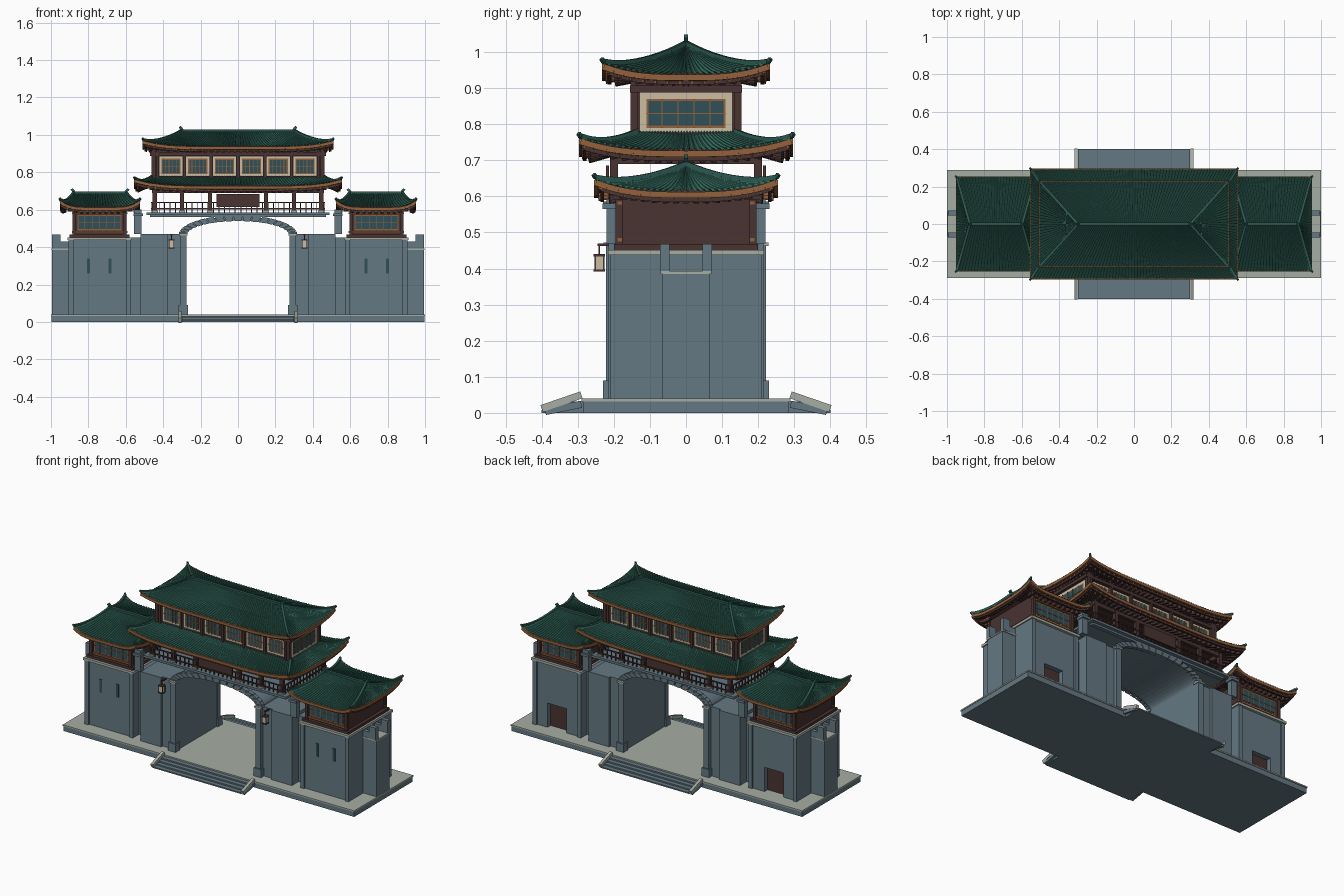
import bpy, bmesh, math
from mathutils import Vector, Matrix

if "Cube" in bpy.data.objects:
    bpy.data.objects.remove(bpy.data.objects["Cube"])

COLOURS = {
    "blue_stone": (.13, .19, .225), "pale_stone": (.38, .42, .37),
    "green_tile": (.035, .15, .115), "dark_green": (.025, .1, .08),
    "dark_wood": (.065, .033, .031), "orange_wood": (.3, .12, .045),
    "teal_glass": (.03, .08, .1), "cream": (.6, .52, .37),
}
mats = {}
for name, rgb in COLOURS.items():
    m = mats[name] = bpy.data.materials.new(name)
    m.use_nodes = True
    m.diffuse_color = (*rgb, 1)
    bsdf = next(n for n in m.node_tree.nodes if n.type == 'BSDF_PRINCIPLED')
    bsdf.inputs["Base Color"].default_value = (*rgb, 1)
    bsdf.inputs["Roughness"].default_value = .8

parts = {}


def mesh_of(part, mat):
    """Mesh being built for a named part."""
    return parts.setdefault(part, (bmesh.new(), mat))[0]


def box(part, mat, x, y, z, mirror=""):
    """Box from coordinate ranges, repeated across the mirrored axes."""
    size = Vector((x[1] - x[0], y[1] - y[0], z[1] - z[0]))
    mid = Vector((sum(x), sum(y), sum(z))) / 2
    for sx in ((1, -1) if "x" in mirror else (1,)):
        for sy in ((1, -1) if "y" in mirror else (1,)):
            at = Vector((mid.x * sx, mid.y * sy, mid.z))
            bmesh.ops.create_cube(mesh_of(part, mat), size=1,
                                  matrix=Matrix.LocRotScale(at, None, size))


def around(c, half):
    return (c - half, c + half)


def beam(part, mat, p, q, width, height):
    """Square bar between two points."""
    p, q = Vector(p), Vector(q)
    d = q - p
    bmesh.ops.create_cube(mesh_of(part, mat), size=1, matrix=Matrix.LocRotScale(
        (p + q) / 2, d.to_track_quat('X', 'Z'), Vector((d.length, width, height))))


def wedge(part, mat, t0, t1, inner, outer, y):
    """Arch block between two angles on two ellipses."""
    bm = mesh_of(part, mat)
    verts = [bm.verts.new((a * math.cos(t), yy, .465 + b * math.sin(t)))
             for t in (t0, t1) for a, b in (inner, outer) for yy in y]
    bmesh.ops.convex_hull(bm, input=verts)


def window(part, axis, sign, c, half, z, depth, border, bars):
    """Cream surround, orange frame, glass and bars as thin layers on a wall."""
    def layer(name, mat, span, height, lift):
        out = sorted((sign * (depth - .002), sign * (depth + lift)))
        xy = (span, out) if axis == "y" else (out, span)
        box(part + name, mat, *xy, height)
    if border:
        layer("_surround", "cream", around(c, half + border),
              (z[0] - border, z[1] + border), .003)
    layer("_frame", "orange_wood", around(c, half), z, .005)
    layer("_glass", "teal_glass", around(c, half - .006), (z[0] + .006, z[1] - .006), .007)
    for i in range(1, bars):
        layer("_bars", "orange_wood", around(c - half + 2 * half * i / bars, .0015), z, .009)
    layer("_bars", "orange_wood", around(c, half), around(sum(z) / 2, .0015), .009)


def roof(name, cx, eave, top, ez, rz, lift, reach):
    """Hipped roof with raised corners, ribbed tiles, soffit and rafters."""
    def point(side, u, v, dz=0):
        s, long = 2 * u - 1, side % 2 == 0
        wide = [e + (t - e) * v for e, t in zip(eave, top)]
        z = ez + (rz - ez) * v ** 1.5 + lift * abs(s) ** (5 if long else 3) * (1 - v) ** 2
        x, y = (s * wide[0], -wide[1]) if long else (wide[0], s * wide[1])
        turn = 1 if side < 2 else -1
        return Vector((cx + x * turn, y * turn, z + dz))

    def grid(part, mat, side, cols, rows, height):
        bm = mesh_of(part, mat)
        vs = [[bm.verts.new(point(side, i / cols, j / rows, height(i)))
               for i in range(cols + 1)] for j in range(rows + 1)]
        for j in range(rows):
            for i in range(cols):
                bm.faces.new((vs[j][i], vs[j][i + 1], vs[j + 1][i + 1], vs[j + 1][i]))

    for side in range(4):
        span = 2 * eave[side % 2]
        grid(name + "_tiles", "green_tile", side, 4 * round(span / .017), 9,
             lambda i: .006 if i % 4 in (1, 2) else 0)
        grid(name + "_soffit", "dark_wood", side, 16, 6, lambda i: -.018)
        for i in range(16):
            a, b = i / 16, (i + 1) / 16
            beam(name + "_fascia", "orange_wood", point(side, a, 0, -.009),
                 point(side, b, 0, -.009), .01, .017)
            beam(name + "_under_fascia", "dark_wood", point(side, a, .07, -.024),
                 point(side, b, .07, -.024), .01, .012)
        count = round(span / .035)
        for i in range(count + 1):
            u = i / count
            beam(name + "_rafters", "orange_wood", point(side, u, .03, -.022),
                 point(side, u, reach, -.022), .006, .009)
            beam(name + "_brackets", "dark_wood", point(side, u, .15, -.03),
                 point(side, u, reach, -.034), .014, .016)
        for j in range(10):
            beam(name + "_hips", "dark_green", point(side, 0, j / 10, .006),
                 point(side, 0, (j + 1) / 10, .006), .014, .014)
        tip = point(side, 0, 0, .004)
        beam(name + "_hips", "dark_green", tip,
             tip + Vector((math.copysign(.006, tip.x - cx), math.copysign(.006, tip.y), .01)),
             .01, .01)
    if top[1] == 0:
        box(name + "_ridge", "dark_green", around(cx, top[0]), around(0, .009), (rz - .01, rz + .012))
        for s in (-1, 1):
            beam(name + "_finials", "dark_green", (cx + s * (top[0] - .01), 0, rz),
                 (cx + s * (top[0] + .012), 0, rz + .026), .012, .014)


# Platform and steps
box("platform", "blue_stone", (-.997, .997), (-.285, .285), (0, .032))
box("platform_top", "pale_stone", (-1, 1), (-.29, .29), (.032, .04))
for i in range(4):
    box("steps", "blue_stone", (-.3, .3), (.28, .4 - .027 * i), (0, .008 * (i + 1)), "y")
for sx in (-1, 1):
    for sy in (-1, 1):
        beam("step_cheeks", "pale_stone", (sx * .31, sy * .4, .012),
             (sx * .31, sy * .29, .05), .018, .02)
        beam("cheek_bases", "blue_stone", (sx * .31, sy * .39, .004),
             (sx * .31, sy * .29, .024), .016, .02)

# Gate piers, pilasters and recessed links to the towers
box("gate_piers", "blue_stone", (.278, .52), (-.2, .2), (.04, .47), "x")
box("pier_faces", "blue_stone", (.377, .52), (-.215, .215), (.04, .47), "x")
box("link_walls", "blue_stone", (.51, .58), (-.15, .15), (.04, .45), "x")
box("pilasters", "blue_stone", (.275, .31), (.19, .222), (.04, .47), "xy")
box("pilaster_bases", "blue_stone", (.268, .318), (.185, .23), (.04, .09), "xy")
box("pilaster_caps", "pale_stone", (.27, .316), (.185, .228), (.462, .472), "xy")
box("link_posts", "blue_stone", (.515, .555), (.185, .22), (.47, .6), "xy")
box("link_post_caps", "blue_stone", (.508, .56), (.175, .232), (.565, .58), "xy")

# Arched vault with raised face blocks
for i in range(24):
    wedge("vault", "blue_stone", math.pi * i / 24, math.pi * (i + 1) / 24,
          (.278, .078), (.31, .1), (-.2, .2))
for i in range(19):
    for y in ((-.214, -.19), (.19, .214)):
        wedge("arch_blocks", "blue_stone", math.pi * (i + .06) / 19,
              math.pi * (i + .94) / 19, (.272, .074), (.318, .106), y)

# Side towers with a door at the back and slits at the front
box("towers", "blue_stone", (.575, .905), (-.2, .165), (.04, .45), "x")
for x, z in (((.575, .68), (.04, .45)), ((.81, .905), (.04, .45)), ((.68, .81), (.19, .45))):
    box("tower_backs", "blue_stone", x, (.165, .2), z, "x")
box("tower_doors", "dark_wood", (.68, .81), (.163, .17), (.04, .19), "x")
box("tower_corners", "blue_stone", (.575, .6), (.19, .21), (.04, .45), "xy")
box("tower_corners", "blue_stone", (.88, .905), (.19, .21), (.04, .45), "xy")
box("tower_trim", "pale_stone", (.568, .912), (-.216, .216), (.437, .452), "x")
for x in (.685, .8):
    box("arrow_slits", "teal_glass", around(x, .008), (-.204, -.199), (.26, .34), "x")

# Stub walls at the ends with battlements
box("stub_walls", "blue_stone", (.9, .995), (-.065, .065), (.04, .385), "x")
box("stub_walks", "pale_stone", (.9, .998), (-.07, .07), (.385, .393), "x")
box("stub_parapets", "blue_stone", (.9, .995), (.046, .068), (.393, .43), "xy")
box("merlons", "blue_stone", (.95, .995), (.046, .072), (.393, .468), "xy")

# Tower houses
box("tower_floor", "dark_wood", (.58, .9), (-.2, .2), (.452, .468), "x")
box("tower_house", "dark_wood", (.6, .88), (-.18, .18), (.465, .602), "x")
box("tower_sill", "orange_wood", (.592, .888), (.178, .19), (.475, .485), "xy")
box("tower_lintel", "orange_wood", (.592, .888), (.178, .19), (.578, .586), "xy")
for x in (.605, .875):
    box("tower_posts", "dark_wood", around(x, .01), (.175, .195), (.465, .602), "xy")
for s in (-1, 1):
    for face in (-1, 1):
        window("tower_window", "y", face, s * .74, .118, (.49, .572), .18, 0, 6)
    roof("left_tower_roof" if s > 0 else "right_tower_roof", s * .738,
         (.21, .25), (.14, 0), .613, .685, .034, .35)

# Open lower hall with columns, railing and panel
box("hall_floor", "blue_stone", (-.49, .49), (-.23, .23), (.572, .586))
box("floor_beams", "blue_stone", (-.47, .47), (.185, .21), (.56, .574), "y")
for x in (.15, .3, .445):
    box("hall_columns", "dark_wood", around(x, .011), around(.2, .011), (.585, .73), "xy")
    box("column_feet", "pale_stone", around(x, .016), around(.2, .016), (.585, .595), "xy")
box("hall_lintels", "dark_wood", (-.46, .46), around(.2, .009), (.69, .715), "y")
box("hall_end_lintels", "dark_wood", around(.445, .009), (-.2, .2), (.69, .715), "x")
for z in (.605, .638):
    box("railings", "dark_wood", (-.45, .45), around(.212, .004), around(z, .003), "y")
    box("railings", "dark_wood", around(.46, .004), (-.21, .21), around(z, .003), "x")
for i in range(16):
    box("balusters", "dark_wood", around(.015 + .029 * i, .0025), around(.212, .003),
        (.586, .638), "xy")
for i in range(7):
    box("end_balusters", "dark_wood", around(.46, .003), around(.015 + .03 * i, .0025),
        (.586, .638), "xy")
box("hall_panels", "dark_wood", (-.115, .115), (.213, .222), (.615, .685), "y")
roof("lower_roof", 0, (.55, .292), (.455, .135), .727, .775, .034, .9)

# Upper hall with its windows
box("upper_hall", "dark_wood", (-.45, .45), (-.135, .135), (.73, .935))
box("upper_beams", "dark_wood", (-.47, .47), (-.155, .155), (.888, .908))
box("upper_sill", "dark_wood", (-.46, .46), (-.147, .147), (.766, .777))
for i in range(4):
    box("upper_columns", "dark_wood", around(.1435 * i, .008), around(.145, .009), (.765, .93), "xy")
box("corner_columns", "dark_wood", (.44, .462), (.134, .154), (.765, .93), "xy")
for s in (-1, 1):
    for i in range(6):
        window("upper_window", "y", s, .1435 * (i - 2.5), .051, (.79, .873), .135, .011, 5)
    window("end_window", "x", s, 0, .11, (.79, .87), .45, .018, 5)
roof("upper_roof", 0, (.505, .228), (.3, 0), .938, 1.018, .03, .38)

# Hanging lanterns on the front
box("lantern_arms", "dark_wood", around(.355, .005), (-.245, -.195), (.462, .47), "x")
box("lantern_cords", "dark_wood", around(.355, .002), around(-.24, .002), (.435, .465), "x")
box("lanterns", "cream", around(.355, .012), around(-.24, .012), (.397, .435), "x")
for z in (.395, .437):
    box("lantern_rims", "dark_wood", around(.355, .016), around(-.24, .016), around(z, .003), "x")
for dx in (-.012, .012):
    for dy in (-.012, .012):
        box("lantern_frames", "dark_wood", around(.355 + dx, .002),
            around(-.24 + dy, .002), (.395, .437), "x")

# Turn every part into an object
for name, (bm, mat) in parts.items():
    mesh = bpy.data.meshes.new(name)
    bm.to_mesh(mesh)
    bm.free()
    mesh.materials.append(mats[mat])
    bpy.context.scene.collection.objects.link(bpy.data.objects.new(name, mesh))
